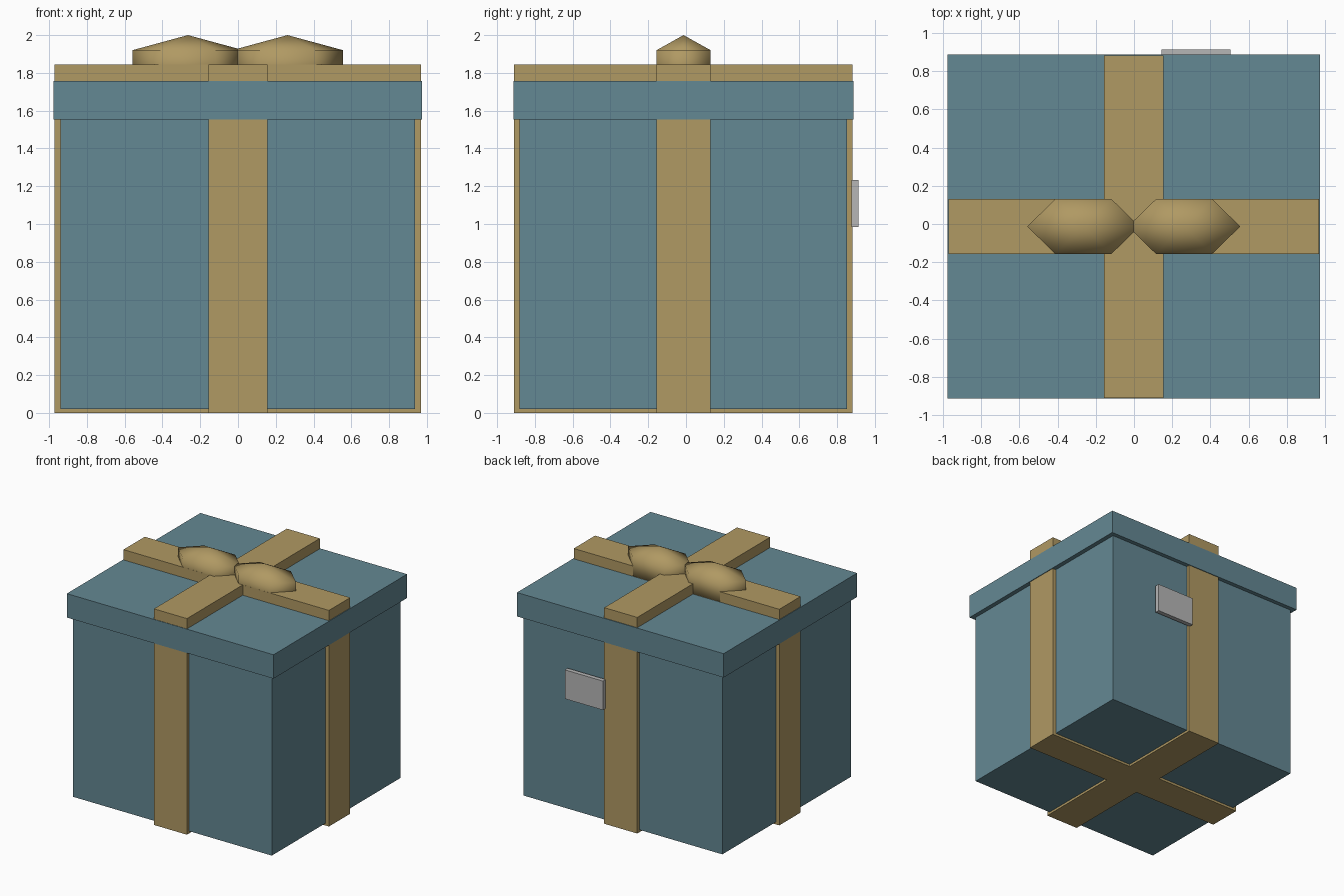
import bpy
import bmesh
from math import radians
from mathutils import Matrix, Vector

default = bpy.data.objects.get("Cube")
if default:
    bpy.data.objects.remove(default, do_unlink=True)


def material(name, color):
    mat = bpy.data.materials.new(name)
    mat.use_nodes = True
    mat.diffuse_color = (*color, 1)
    mat.node_tree.nodes["Principled BSDF"].inputs["Base Color"].default_value = (*color, 1)
    return mat


def finish(name, bm, mat):
    mesh = bpy.data.meshes.new(name)
    bm.to_mesh(mesh)
    bm.free()
    mesh.materials.append(mat)
    obj = bpy.data.objects.new(name, mesh)
    bpy.context.collection.objects.link(obj)
    return obj


def box(name, low, high, mat):
    low, high = Vector(low), Vector(high)
    bm = bmesh.new()
    bmesh.ops.create_cube(bm, size=1)
    bmesh.ops.scale(bm, vec=high - low, verts=bm.verts)
    bmesh.ops.translate(bm, vec=(low + high) / 2, verts=bm.verts)
    return finish(name, bm, mat)


blue = material("dusty blue", (0.127, 0.246, 0.292))
gold = material("matte gold", (0.434, 0.319, 0.125))
grey = material("light grey", (0.468, 0.468, 0.468))

# Box body and overhanging lid
box("box_body", (-0.94, -0.882, 0.02), (0.937, 0.852, 1.6), blue)
box("box_lid", (-0.977, -0.914, 1.553), (0.975, 0.888, 1.757), blue)

# Crossed ribbons wrapping the whole box
box("ribbon_sideways", (-0.972, -0.157, 0), (0.969, 0.13, 1.845), gold)
box("ribbon_lengthways", (-0.157, -0.91, 0), (0.155, 0.882, 1.845), gold)

# Gift tag on the back
box("gift_tag", (0.145, 0.875, 0.985), (0.505, 0.913, 1.232), grey)

# Bow: two squashed low-poly balls half sunk in the ribbon
for side, x in (("right", -0.265), ("left", 0.262)):
    bm = bmesh.new()
    bmesh.ops.create_uvsphere(bm, u_segments=6, v_segments=3, radius=1)
    bmesh.ops.rotate(bm, cent=(0, 0, 0), matrix=Matrix.Rotation(radians(90), 3, 'Z'), verts=bm.verts)
    bmesh.ops.scale(bm, vec=(0.34, 0.191, 0.16), verts=bm.verts)
    bmesh.ops.translate(bm, vec=(x, -0.013, 1.84), verts=bm.verts)
    for face in bm.faces:
        face.smooth = True
    finish("bow_loop_" + side, bm, gold)
